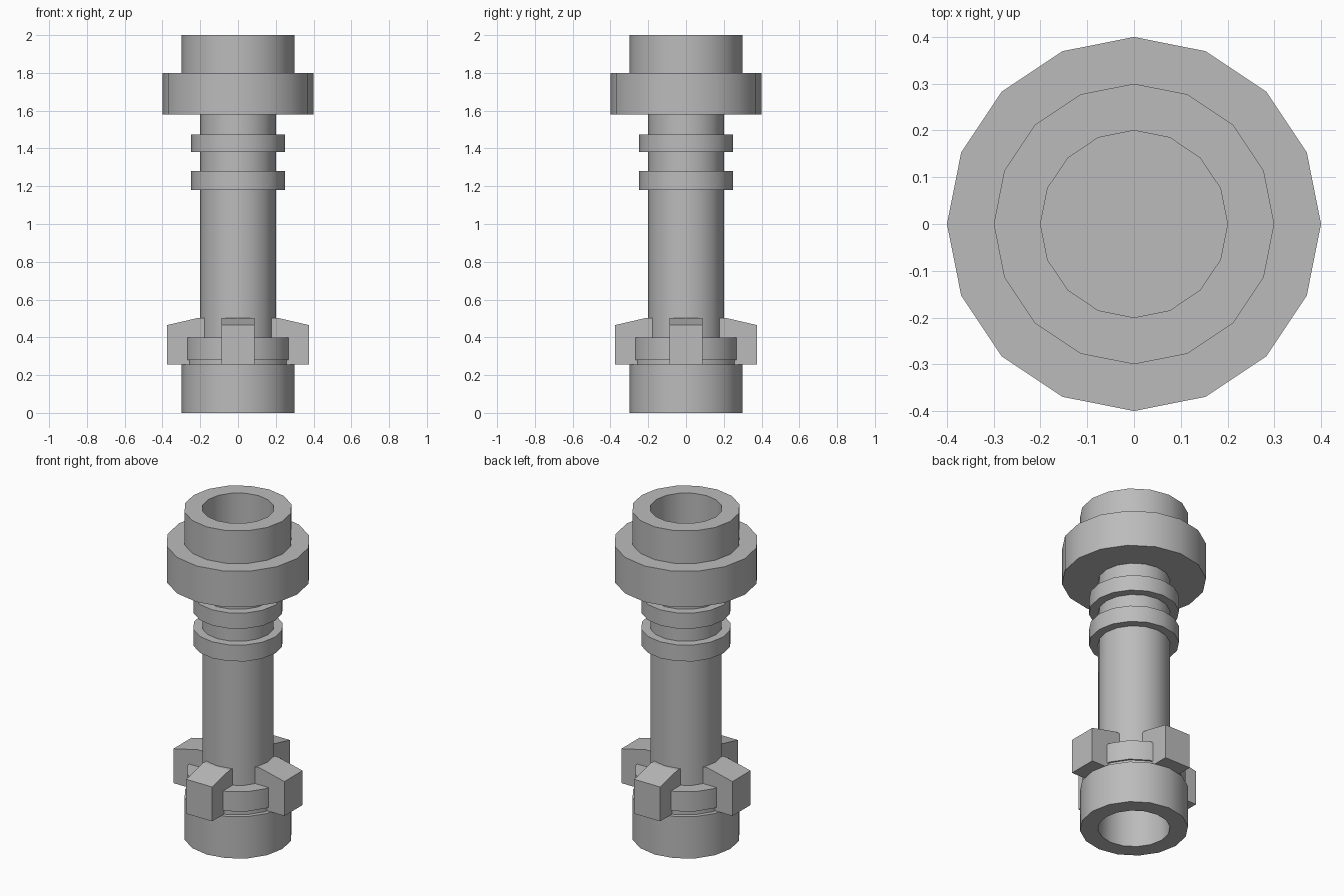
import bpy, bmesh, math
from mathutils import Matrix

cube = bpy.data.objects.get("Cube")
if cube:
    bpy.data.objects.remove(cube, do_unlink=True)

SIDES = 16
grey = bpy.data.materials.new("mid_grey")
grey.use_nodes = True
colour = (0.5, 0.5, 0.5, 1)
grey.diffuse_color = colour
grey.node_tree.nodes["Principled BSDF"].inputs["Base Color"].default_value = colour


def finish(name, bm):
    bmesh.ops.recalc_face_normals(bm, faces=bm.faces)
    mesh = bpy.data.meshes.new(name)
    bm.to_mesh(mesh)
    bm.free()
    mesh.materials.append(grey)
    obj = bpy.data.objects.new(name, mesh)
    bpy.context.collection.objects.link(obj)
    bpy.ops.object.select_all(action="DESELECT")
    obj.select_set(True)
    bpy.context.view_layer.objects.active = obj
    bpy.ops.object.shade_smooth_by_angle(angle=math.radians(30))
    return obj


def lathe(name, profile):
    """Turn a closed (radius, height) outline around z."""
    bm = bmesh.new()
    verts = [bm.verts.new((r, 0, z)) for r, z in profile]
    edges = [bm.edges.new(pair) for pair in zip(verts, verts[1:])]
    bmesh.ops.spin(bm, geom=verts + edges, cent=(0, 0, 0), axis=(0, 0, 1),
                   angle=2 * math.pi, steps=SIDES)
    bmesh.ops.remove_doubles(bm, verts=bm.verts, dist=0.0005)
    return finish(name, bm)


# Bottom socket with an open bore
lathe("base_socket", [(0, 0.25), (0.2, 0.25), (0.2, 0), (0.3, 0),
                      (0.3, 0.255), (0, 0.255)])

# Ring between the clips, with a narrow groove under it
lathe("clip_ring", [(0.275, 0.255), (0.275, 0.28), (0.285, 0.28),
                    (0.285, 0.4), (0.2, 0.4)])

# Shaft and its two raised collars
lathe("shaft", [(0.2, 0.4), (0.2, 1.58)])
for name, low, high in (("lower_collar", 1.18, 1.28), ("upper_collar", 1.38, 1.475)):
    lathe(name, [(0.2, low), (0.25, low), (0.25, high), (0.2, high)])

# Wide head with a hollow rim on top
lathe("head", [(0, 1.58), (0.4, 1.58), (0.4, 1.8), (0.3, 1.8), (0.3, 2),
               (0.2, 2), (0.2, 1.75), (0, 1.75)])

# Four sloped clips around the shaft
HALF = 0.0875
outline = [(0.17, 0.255), (0.375, 0.255), (0.375, 0.465), (0.21, 0.503), (0.17, 0.503)]
for i, side in enumerate(("left", "back", "right", "front")):
    bm = bmesh.new()
    face = bm.faces.new([bm.verts.new((x, -HALF, z)) for x, z in outline])
    new = bmesh.ops.extrude_face_region(bm, geom=[face])["geom"]
    bmesh.ops.translate(bm, vec=(0, 2 * HALF, 0),
                        verts=[v for v in new if isinstance(v, bmesh.types.BMVert)])
    bm.transform(Matrix.Rotation(i * math.pi / 2, 4, "Z"))
    clip = finish(side + "_clip", bm)
    clip.data.shade_flat()
